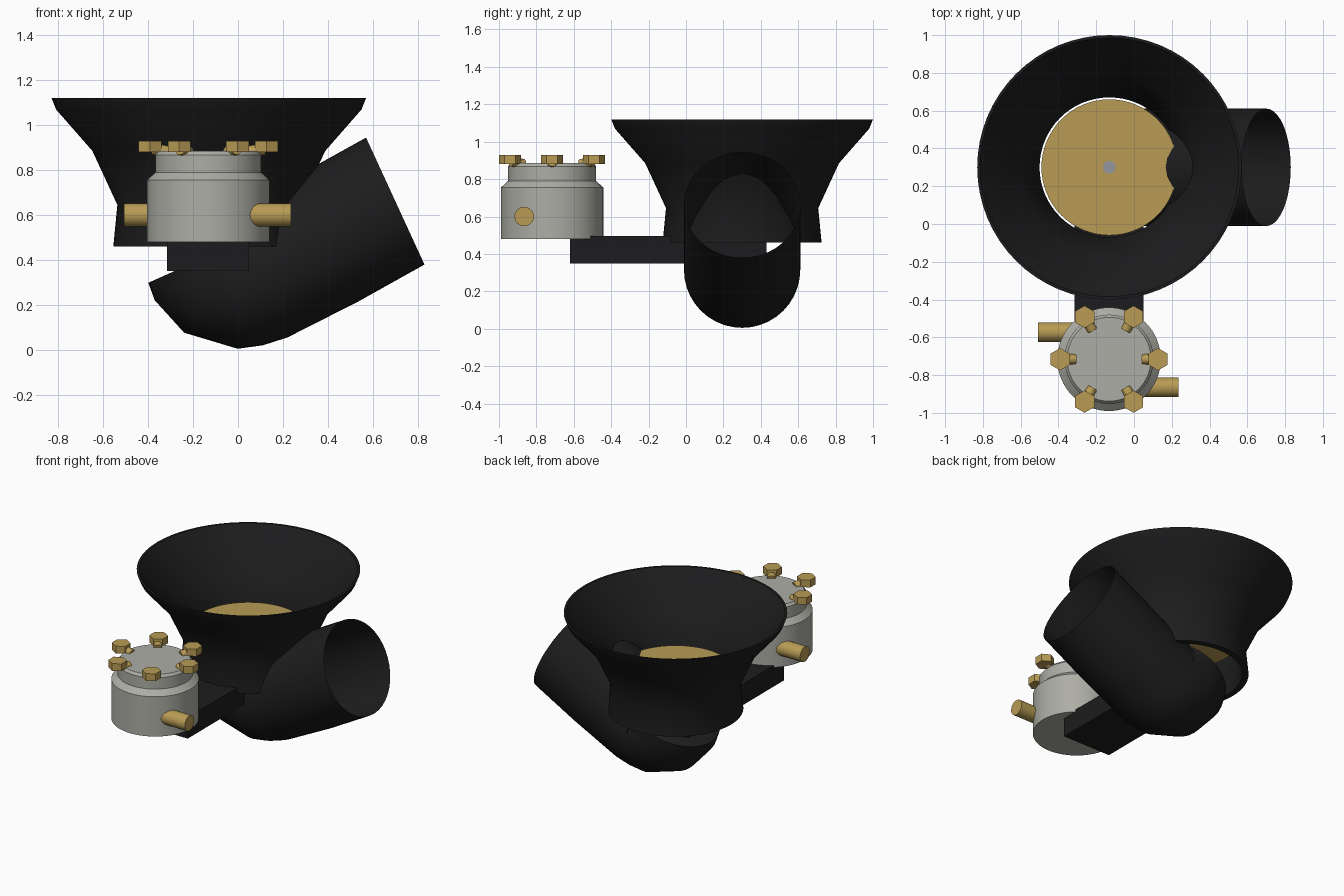
import bpy, bmesh
from math import sin, cos, pi, radians
from mathutils import Vector

if "Cube" in bpy.data.objects:
    bpy.data.objects.remove(bpy.data.objects["Cube"])


def material(name, rgb):
    m = bpy.data.materials.new(name)
    m.diffuse_color = (*rgb, 1)
    m.use_nodes = True
    m.node_tree.nodes["Principled BSDF"].inputs["Base Color"].default_value = m.diffuse_color
    return m


BLACK = material("black_rubber", (0.012, 0.012, 0.013))
BRASS = material("brass", (0.48, 0.33, 0.09))
ALLOY = material("cast_alloy", (0.42, 0.42, 0.38))
STEEL = material("steel", (0.30, 0.31, 0.34))


def finish(name, bm, mat, angle=35):
    bmesh.ops.recalc_face_normals(bm, faces=bm.faces)
    me = bpy.data.meshes.new(name)
    bm.to_mesh(me)
    bm.free()
    ob = bpy.data.objects.new(name, me)
    bpy.context.collection.objects.link(ob)
    me.materials.append(mat)
    bpy.ops.object.select_all(action='DESELECT')
    ob.select_set(True)
    bpy.context.view_layer.objects.active = ob
    if angle:
        bpy.ops.object.shade_smooth_by_angle(angle=radians(angle))
    return ob


def bridge_rings(bm, rings, closed=False):
    pairs = list(zip(rings, rings[1:]))
    if closed:
        pairs.append((rings[-1], rings[0]))
    for a, b in pairs:
        n = len(a)
        for i in range(n):
            j = (i + 1) % n
            bm.faces.new((a[i], a[j], b[j], b[i]))


def lathe(name, profile, centre, mat, n=64, closed=False, angle=35):
    """Spin (radius, z) points round a vertical axis; open profiles get capped."""
    bm = bmesh.new()
    rings = [[bm.verts.new((centre[0] + r * cos(2 * pi * i / n),
                            centre[1] + r * sin(2 * pi * i / n), z))
              for i in range(n)] for r, z in profile]
    bridge_rings(bm, rings, closed)
    if not closed:
        bm.faces.new(rings[0])
        bm.faces.new(rings[-1])
    return finish(name, bm, mat, angle)


def rod(name, a, b, r, mat, n=24):
    a, b = Vector(a), Vector(b)
    bm = bmesh.new()
    bmesh.ops.create_cone(bm, cap_ends=True, segments=n, radius1=r, radius2=r,
                          depth=(b - a).length)
    bm.transform((b - a).to_track_quat('Z', 'Y').to_matrix().to_4x4())
    bmesh.ops.translate(bm, verts=bm.verts, vec=(a + b) / 2)
    return finish(name, bm, mat)


# Flared funnel with wall thickness
THROAT = (-0.13, 0.30)
lathe("funnel", [(0.425, 0.46), (0.407, 0.645), (0.518, 0.885), (0.68, 1.07), (0.70, 1.12),
                 (0.685, 1.12), (0.65, 1.075), (0.48, 0.885), (0.37, 0.645), (0.385, 0.46)],
      THROAT, BLACK, closed=True)

# Valve disc and its centre spindle
lathe("valve_disc", [(0.36, 0.705), (0.36, 0.725)], THROAT, BRASS)
lathe("valve_spindle", [(0.034, 0.69), (0.034, 0.73)], THROAT, STEEL, n=24)

# Open elbow pipe: ring centres (x, z) with the pipe direction in degrees
bm = bmesh.new()
R, N = 0.311, 40
path = [(-0.115, 0.425, -66), (-0.11, 0.39, -57), (-0.075, 0.34, -32), (0.02, 0.315, -4),
        (0.04, 0.323, 13), (0.103, 0.343, 22), (0.40, 0.495, 26), (0.70, 0.662, 24.7)]
rings = []
for x, z, deg in path:
    t = radians(deg)
    rings.append([bm.verts.new((x - sin(t) * R * cos(2 * pi * i / N),
                                THROAT[1] + R * sin(2 * pi * i / N),
                                z + cos(t) * R * cos(2 * pi * i / N))) for i in range(N)])
bridge_rings(bm, rings)
finish("elbow_pipe", bm, BLACK)

# Mounting bracket
bm = bmesh.new()
bmesh.ops.create_cube(bm, size=1)
bmesh.ops.scale(bm, verts=bm.verts, vec=(0.365, 1.05, 0.145))
bmesh.ops.translate(bm, verts=bm.verts, vec=(-0.1325, -0.095, 0.4225))
finish("mounting_bracket", bm, BLACK, 0)

# Pump housing
PUMP = (-0.132, -0.716)
lathe("pump_housing", [(0.274, 0.48), (0.274, 0.755), (0.236, 0.79), (0.236, 0.868),
                       (0.222, 0.885)], PUMP, ALLOY)

# Side ports
rod("left_port", (-0.507, -0.573, 0.60), (-0.25, -0.573, 0.60), 0.052, BRASS)
rod("right_port", (0.235, -0.865, 0.60), (-0.02, -0.865, 0.60), 0.056 - 0.004, BRASS)

# Ring of hex bolts with small stubs pointing inward
for k in range(6):
    a = k * pi / 3
    d = Vector((cos(a), sin(a), 0))
    c = Vector((*PUMP, 0)) + d * 0.259
    bm = bmesh.new()
    hexes = [[bm.verts.new((c.x + 0.059 * sin(i * pi / 3), c.y + 0.059 * cos(i * pi / 3), z))
              for i in range(6)] for z in (0.88, 0.93)]
    bridge_rings(bm, hexes)
    bm.faces.new(hexes[0])
    bm.faces.new(hexes[1])
    finish(f"bolt_head_{k + 1}", bm, BRASS, 0)
    base = Vector((*PUMP, 0))
    rod(f"bolt_stub_{k + 1}", base + d * 0.25 + Vector((0, 0, 0.895)),
        base + d * 0.178 + Vector((0, 0, 0.88)), 0.027, BRASS, n=16)
